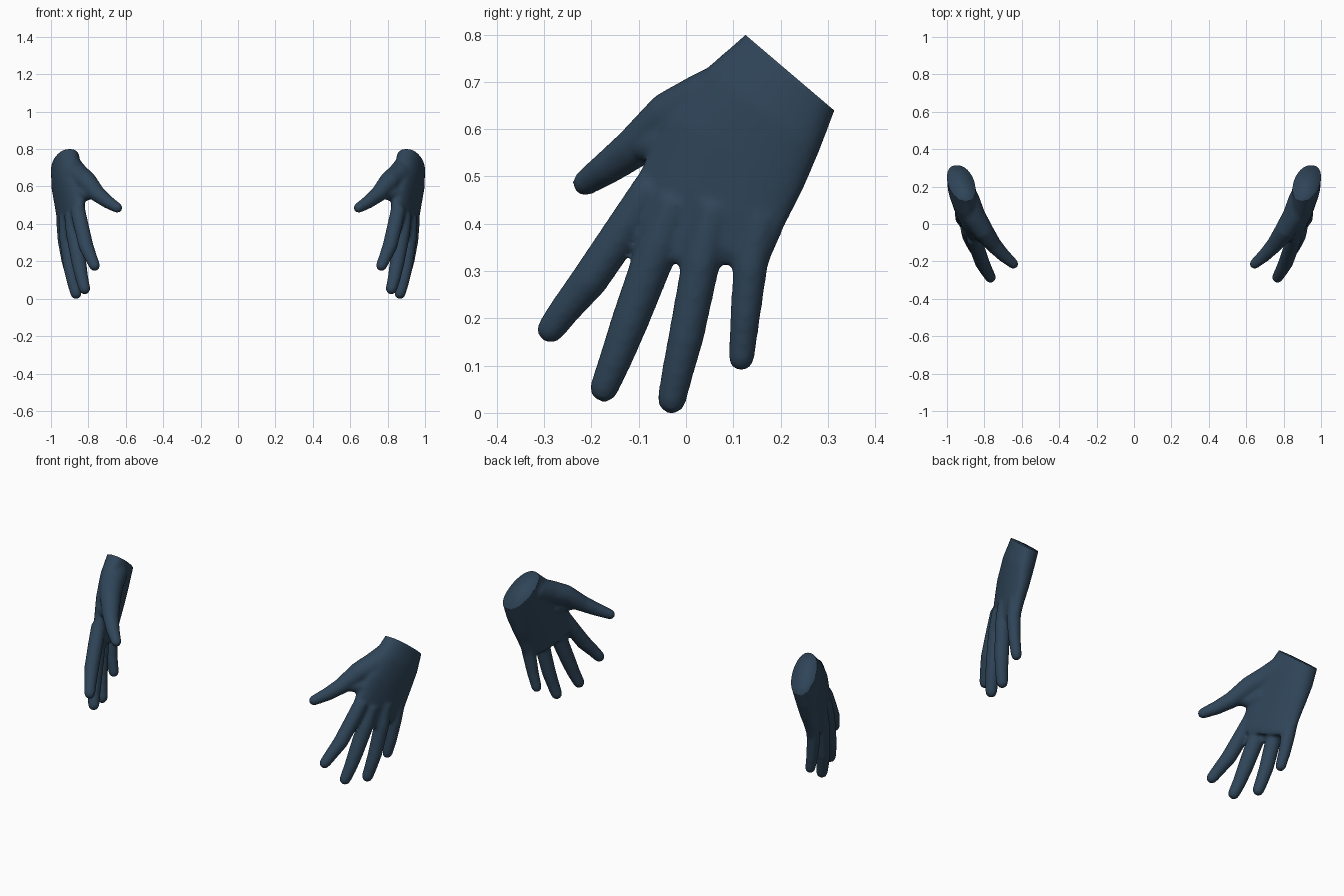
import bpy, bmesh, math
from mathutils import Vector

if "Cube" in bpy.data.objects:
    bpy.data.objects.remove(bpy.data.objects["Cube"])

mat = bpy.data.materials.new("slate blue glove")
mat.diffuse_color = (0.029, 0.060, 0.100, 1)
mat.use_nodes = True
mat.node_tree.nodes["Principled BSDF"].inputs["Base Color"].default_value = mat.diffuse_color
SIDES = 16


def loft(bm, rings):
    """Closed skin over a list of rings with equal point counts."""
    loops = [[bm.verts.new(p) for p in ring] for ring in rings]
    n = len(loops[0])
    for a, b in zip(loops, loops[1:]):
        for i in range(n):
            j = (i + 1) % n
            bm.faces.new((a[i], a[j], b[j], b[i]))
    bm.faces.new(loops[0][::-1])
    bm.faces.new(loops[-1])


def finger(bm, points):
    """Tapered tube through (x, y, z, radius) points with a rounded tip."""
    pts = [Vector(p[:3]) for p in points]
    rad = [p[3] for p in points]
    end = (pts[-1] - pts[-2]).normalized()
    tip, r = pts[-1].copy(), rad[-1]
    for a in (30, 55, 75):
        pts.append(tip + end * r * math.sin(math.radians(a)))
        rad.append(r * math.cos(math.radians(a)))
    rings = []
    for i, (p, r) in enumerate(zip(pts, rad)):
        t = (pts[min(i + 1, len(pts) - 1)] - pts[max(i - 1, 0)]).normalized()
        u = t.cross(Vector((1, 0, 0))).normalized()
        v = t.cross(u)
        rings.append([p + r * (u * math.cos(k * math.tau / SIDES) + v * math.sin(k * math.tau / SIDES))
                      for k in range(SIDES)])
    loft(bm, rings)


def palm_ring(a, b, thick, bulge):
    """Oval section from the index edge a to the little-finger edge b."""
    a, b = Vector(a), Vector(b)
    mid, half = (a + b) / 2, (b - a) / 2
    down = Vector((0, half.z, -half.y)).normalized()
    out = []
    for k in range(28):
        t = k * math.tau / 28
        c, s = math.cos(t), math.sin(t)
        side = math.copysign(abs(s) ** 0.85, s)
        out.append(mid + half * c + Vector((side * thick, 0, 0)) + down * bulge * (1 - c * c))
    return out


bm = bmesh.new()

# Palm, starting a little beyond the wrist cut
loft(bm, [palm_ring(*r) for r in (
    ((0.90, 0.165, 0.848), (0.948, 0.331, 0.687), 0.069, 0),
    ((0.90, 0.125, 0.80), (0.948, 0.315, 0.64), 0.072, 0),
    ((0.885, 0.042, 0.728), (0.948, 0.281, 0.55), 0.074, 0),
    ((0.865, -0.042, 0.625), (0.942, 0.247, 0.47), 0.066, 0),
    ((0.846, -0.098, 0.51), (0.938, 0.209, 0.395), 0.056, 0.01),
    ((0.836, -0.130, 0.43), (0.932, 0.179, 0.325), 0.046, 0.015),
    ((0.834, -0.106, 0.395), (0.926, 0.165, 0.30), 0.030, 0.02))])

# Index, middle, ring and little fingers, then the thumb and the soft webs
for path in (
    [(0.858, -0.07, 0.48, 0.040), (0.840, -0.125, 0.397, 0.041), (0.812, -0.205, 0.28, 0.040),
     (0.786, -0.254, 0.22, 0.034), (0.767, -0.286, 0.177, 0.030)],
    [(0.888, -0.02, 0.45, 0.042), (0.875, -0.062, 0.345, 0.045), (0.85, -0.12, 0.19, 0.040),
     (0.835, -0.15, 0.11, 0.035), (0.82, -0.173, 0.053, 0.031)],
    [(0.92, 0.06, 0.44, 0.040), (0.915, 0.032, 0.32, 0.041), (0.895, 0.0, 0.16, 0.038),
     (0.88, -0.018, 0.085, 0.034), (0.866, -0.03, 0.0285, 0.031)],
    [(0.935, 0.16, 0.42, 0.038), (0.928, 0.136, 0.31, 0.037), (0.912, 0.125, 0.2, 0.032),
     (0.893, 0.117, 0.116, 0.028)],
    [(0.895, 0.14, 0.70, 0.066), (0.858, 0.045, 0.66, 0.064), (0.808, -0.035, 0.624, 0.056),
     (0.752, -0.11, 0.56, 0.044), (0.698, -0.167, 0.518, 0.036), (0.645, -0.213, 0.486, 0.028)],
    [(0.865, 0.02, 0.56, 0.05), (0.835, -0.045, 0.56, 0.043), (0.785, -0.085, 0.565, 0.034)],
    [(0.90, 0.01, 0.40, 0.03), (0.897, -0.012, 0.335, 0.022)],
):
    finger(bm, path)
bmesh.ops.recalc_face_normals(bm, faces=bm.faces)

# Fuse the parts into one skin with soft webs
mesh = bpy.data.meshes.new("hand_parts")
bm.to_mesh(mesh)
bm.free()
parts = bpy.data.objects.new("hand_parts", mesh)
bpy.context.collection.objects.link(parts)
fuse = parts.modifiers.new("fuse", "REMESH")
fuse.mode, fuse.voxel_size = "VOXEL", 0.008
soften = parts.modifiers.new("soften", "SMOOTH")
soften.factor, soften.iterations = 0.5, 10
fused = bpy.data.meshes.new_from_object(parts.evaluated_get(bpy.context.evaluated_depsgraph_get()))
bpy.data.objects.remove(parts)

# Cut the wrist flat, then place the hand and its mirror image
for name, side in (("right_hand", 1), ("left_hand", -1)):
    bm = bmesh.new()
    bm.from_mesh(fused)
    bmesh.ops.bisect_plane(bm, geom=bm.verts[:] + bm.edges[:] + bm.faces[:],
                           plane_co=(0.92, 0.125, 0.80), plane_no=(0, 0.16, 0.188), clear_outer=True)
    bmesh.ops.holes_fill(bm, edges=[e for e in bm.edges if e.is_boundary], sides=0)
    for v in bm.verts:
        v.co.x *= side
    bmesh.ops.recalc_face_normals(bm, faces=bm.faces)
    mesh = bpy.data.meshes.new(name)
    bm.to_mesh(mesh)
    bm.free()
    mesh.materials.clear()
    mesh.materials.append(mat)
    hand = bpy.data.objects.new(name, mesh)
    bpy.context.collection.objects.link(hand)
    bpy.ops.object.select_all(action="DESELECT")
    hand.select_set(True)
    bpy.context.view_layer.objects.active = hand
    bpy.ops.object.shade_smooth_by_angle(angle=math.radians(110))
